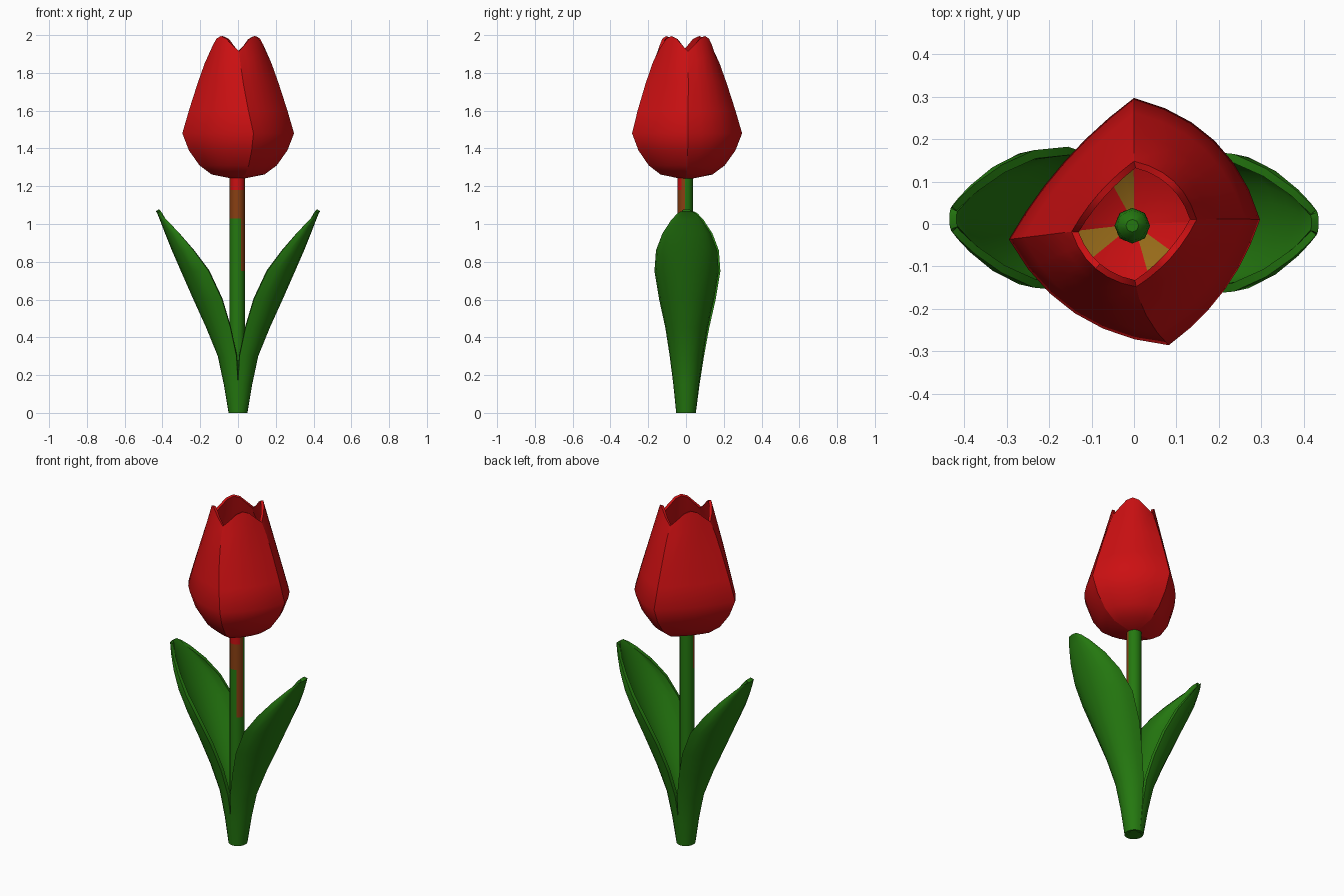
import bpy, math
from math import cos, sin, pi, radians
from mathutils import Vector

if "Cube" in bpy.data.objects:
    bpy.data.objects.remove(bpy.data.objects["Cube"])


def material(name, rgb):
    m = bpy.data.materials.new(name)
    m.diffuse_color = (*rgb, 1)
    m.use_nodes = True
    m.node_tree.nodes["Principled BSDF"].inputs["Base Color"].default_value = m.diffuse_color
    return m


RED = material("petal red", (0.60, 0.005, 0.006))
GREEN = material("leaf green", (0.018, 0.19, 0.005))
BROWN = material("stem russet", (0.25, 0.05, 0.006))
OLIVE = material("throat olive", (0.32, 0.15, 0.01))


def sheet(name, rows, mats, thickness=0, closed=False, angle=40):
    """Skin a grid of points (rows going up, columns counter-clockwise)."""
    n = len(rows[0])
    verts = [p for r in rows for p in r]
    cols = n if closed else n - 1
    faces = [(i * n + j, i * n + (j + 1) % n, (i + 1) * n + (j + 1) % n, (i + 1) * n + j)
             for i in range(len(rows) - 1) for j in range(cols)]
    if closed:
        faces += [tuple(reversed(range(n))), tuple(range(len(verts) - n, len(verts)))]
    me = bpy.data.meshes.new(name)
    me.from_pydata(verts, [], faces)
    ob = bpy.data.objects.new(name, me)
    bpy.context.collection.objects.link(ob)
    for m in mats:
        me.materials.append(m)
    bpy.ops.object.select_all(action='DESELECT')
    ob.select_set(True)
    bpy.context.view_layer.objects.active = ob
    if thickness:
        mod = ob.modifiers.new("thickness", 'SOLIDIFY')
        mod.thickness = thickness
        mod.offset = -1
        bpy.ops.object.modifier_apply(modifier=mod.name)
    bpy.ops.object.shade_smooth_by_angle(angle=radians(angle))
    return ob


# Petals: four panels between the corners of a rounded diamond
# (height, corner radius, extra height at the petal's middle)
PETAL = [(1.24, 0.03, 0), (1.262, 0.14, 0), (1.31, 0.205, 0), (1.39, 0.262, 0),
         (1.48, 0.297, 0), (1.60, 0.262, 0), (1.74, 0.217, 0.015),
         (1.85, 0.178, 0.04), (1.915, 0.148, 0.08)]
LOW = [2, 90, 187, 286, 362]     # corner angles at the belly
TOP = [4, 90, 187, 272, 364]     # corner angles at the rim
BULGE = [0.20, 0.08, 0.20, 0.10]
COLS = 6
for k in range(4):
    rows = []
    for z, r, lift in PETAL:
        t = max(0, (z - 1.48) / 0.435)
        a, b = (radians(LOW[i] + (TOP[i] - LOW[i]) * t) for i in (k, k + 1))
        pa, pb = Vector((cos(a), sin(a), 0)) * r, Vector((cos(b), sin(b), 0)) * r
        out = (pa + pb).normalized()
        row = []
        for j in range(COLS + 1):
            s = j / COLS
            hump = 4 * s * (1 - s)
            p = pa.lerp(pb, s) + out * r * BULGE[k] * hump
            p.z = z + lift * hump ** 1.5
            row.append(p)
        rows.append(row)
    petal = sheet(f"petal_{k + 1}", rows, [RED, OLIVE], 0.016)
    # olive blotches on the inner floor of three petals
    for f in petal.data.polygons:
        c = f.center
        ang = math.degrees(math.atan2(c.y, c.x)) % 360
        if k and f.normal.z > 0.3 and c.z < 1.33 and ang < LOW[k] + 38:
            f.material_index = 1

# Stem, flushed russet and red near the top on its front side
SIDES = 12
levels = [0.0, 0.35, 0.75, 0.9, 1.03, 1.18, 1.27]
stem = sheet("stem", [[(-0.004 + 0.04 * cos(2 * pi * j / SIDES), -0.004 + 0.04 * sin(2 * pi * j / SIDES), z)
                       for j in range(SIDES)] for z in levels],
             [GREEN, BROWN, RED], closed=True)
for f in stem.data.polygons:
    c, n = f.center, f.normal
    if c.z > 1.18 and n.y < -0.4:
        f.material_index = 2
    elif (c.z > 1.03 and n.y < 0.2) or (c.z > 0.75 and n.y < -0.2 and n.x > 0.6):
        f.material_index = 1

# Pistil inside the cup
sheet("pistil", [[(-0.004 + r * cos(2 * pi * j / 8), -0.004 + r * sin(2 * pi * j / 8), z) for j in range(8)]
                 for z, r in [(1.25, 0.03), (1.40, 0.032), (1.43, 0.042), (1.46, 0.036), (1.48, 0.015)]],
      [GREEN], closed=True)

# Leaves: cupped blades (height, keel x, rim x, half width)
LEAF = [(0, 0.05, 0.0, 0.052), (0.15, 0.075, 0.0, 0.068), (0.3, 0.107, 0.008, 0.088),
        (0.45, 0.168, 0.04, 0.112), (0.6, 0.236, 0.085, 0.145), (0.75, 0.302, 0.155, 0.17),
        (0.86, 0.35, 0.235, 0.162), (0.95, 0.386, 0.31, 0.128), (1.02, 0.413, 0.375, 0.082),
        (1.055, 0.427, 0.41, 0.05), (1.067, 0.435, 0.428, 0.03)]
for name, side, dy in (("right_leaf", 1, 0.003), ("left_leaf", -1, 0.012)):
    rows = []
    for z, keel, rim, w in LEAF:
        us = [j / 5 - 1 for j in range(11)]
        rows.append([(side * (keel + (rim - keel) * (1 - cos(u * pi / 2))),
                      side * w * sin(u * pi / 2) + dy * min(1, z / 0.5), z) for u in us])
    sheet(name, rows, [GREEN], 0.02, angle=50)
